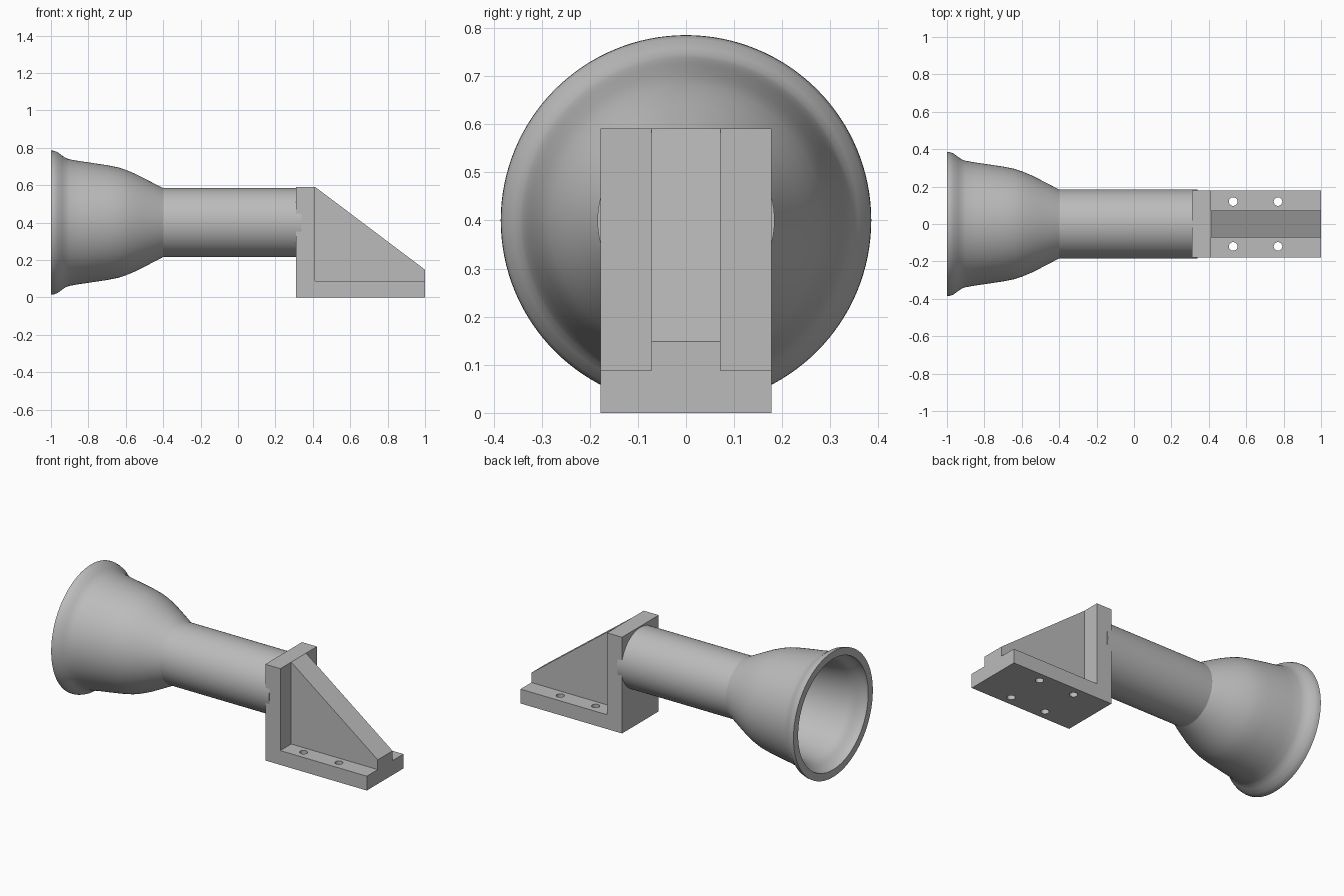
import bpy, bmesh, math

if "Cube" in bpy.data.objects:
    bpy.data.objects.remove(bpy.data.objects["Cube"], do_unlink=True)

grey = bpy.data.materials.new("plain grey")
grey.use_nodes = True
colour = (0.5, 0.5, 0.5, 1)
grey.diffuse_color = colour
grey.node_tree.nodes["Principled BSDF"].inputs["Base Color"].default_value = colour


def finish(name, bm):
    bmesh.ops.recalc_face_normals(bm, faces=bm.faces)
    mesh = bpy.data.meshes.new(name)
    bm.to_mesh(mesh)
    bm.free()
    mesh.materials.append(grey)
    obj = bpy.data.objects.new(name, mesh)
    bpy.context.collection.objects.link(obj)
    return obj


def activate(obj):
    bpy.ops.object.select_all(action="DESELECT")
    obj.select_set(True)
    bpy.context.view_layer.objects.active = obj


def extrude_profile(name, profile, half_width):
    """Extrude an xz outline symmetrically along y."""
    bm = bmesh.new()
    face = bm.faces.new([bm.verts.new((x, -half_width, z)) for x, z in profile])
    result = bmesh.ops.extrude_face_region(bm, geom=[face])
    moved = [v for v in result["geom"] if isinstance(v, bmesh.types.BMVert)]
    bmesh.ops.translate(bm, verts=moved, vec=(0, 2 * half_width, 0))
    return finish(name, bm)


def lathe(name, profile, axis_z, steps=128):
    """Spin a closed (x, radius) outline around a horizontal axis."""
    bm = bmesh.new()
    verts = [bm.verts.new((x, 0, axis_z + r)) for x, r in profile]
    edges = [bm.edges.new((a, b)) for a, b in zip(verts, verts[1:] + verts[:1])]
    bmesh.ops.spin(bm, geom=verts + edges, cent=(0, 0, axis_z), axis=(1, 0, 0),
                   angle=math.tau, steps=steps, use_merge=True)
    bmesh.ops.remove_doubles(bm, verts=bm.verts, dist=0.0001)
    return finish(name, bm)


def boolean(obj, other, operation):
    other.hide_render = True
    mod = obj.modifiers.new(operation.lower(), "BOOLEAN")
    mod.operation = operation
    mod.solver = "EXACT"
    mod.object = other
    activate(obj)
    bpy.ops.object.modifier_apply(modifier=mod.name)
    bpy.data.objects.remove(other, do_unlink=True)


# Hollow flared bell and its tube, one continuous wall
AXIS, TUBE, WALL, TUBE_END = 0.4, 0.184, 0.045, 0.34
outer = [(-1, 0.385), (-0.985, 0.384), (-0.965, 0.377), (-0.94, 0.358),
         (-0.92, 0.345), (-0.9, 0.338), (-0.85, 0.329), (-0.8, 0.322), (-0.7, 0.307),
         (-0.64, 0.295), (-0.6, 0.282), (-0.55, 0.261), (-0.5, 0.236),
         (-0.4, TUBE), (TUBE_END, TUBE)]
inner = [(x, r - WALL) for x, r in reversed(outer)]
horn = lathe("bell_and_tube", outer + inner, AXIS)
activate(horn)
bpy.ops.object.shade_smooth_by_angle(angle=math.radians(25))

# Angle bracket: upright plate and foot, with a central gusset
BACK, PLATE, TOP, FOOT = 0.31, 0.412, 0.591, 0.088
bracket = extrude_profile("mounting_bracket",
                          [(BACK, 0), (1, 0), (1, FOOT), (PLATE, FOOT),
                           (PLATE, TOP), (BACK, TOP)], 0.178)
gusset = extrude_profile("gusset",
                         [(0.36, 0.04), (1, 0.04), (1, 0.148), (PLATE, TOP),
                          (0.36, TOP)], 0.072)
boolean(bracket, gusset, "UNION")

# Screw holes through the foot
for x in (0.53, 0.77):
    for y in (-0.12, 0.12):
        bpy.ops.mesh.primitive_cylinder_add(vertices=32, radius=0.023, depth=0.3,
                                            location=(x, y, 0.05))
        boolean(bracket, bpy.context.object, "DIFFERENCE")
activate(bracket)
bpy.ops.object.shade_smooth_by_angle(angle=math.radians(25))
